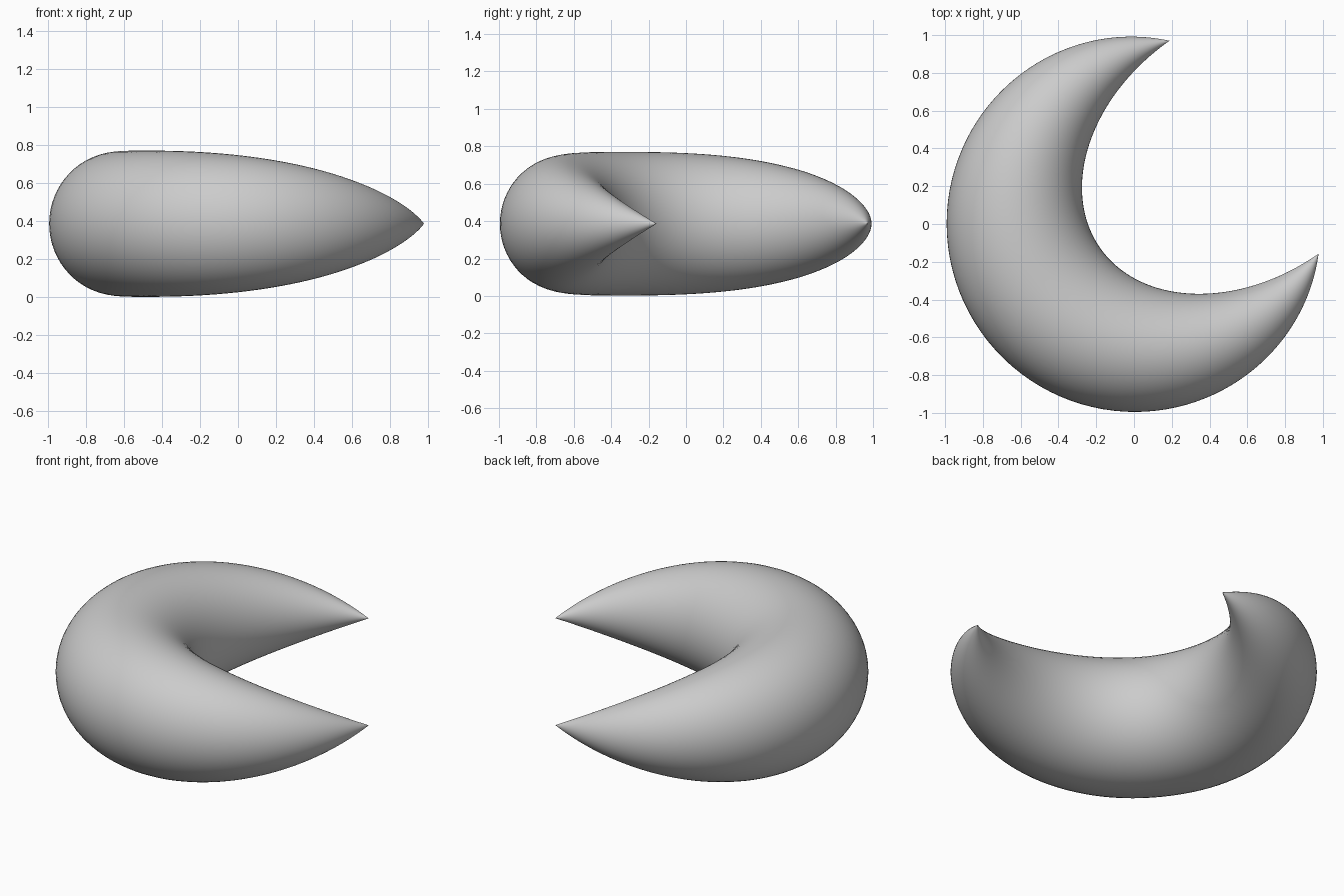
import bpy, bmesh
from math import sin, cos, pi, radians

if "Cube" in bpy.data.objects:
    bpy.data.objects.remove(bpy.data.objects["Cube"])

RINGS, SIDES = 120, 64
AXIS = radians(35)          # direction the mouth of the crescent opens
CX, CY, CZ = 0.005, 0.002, 0.386
TIP = radians(135.7)        # angle from the thick middle to each tip


def section(t):
    """Outer point, inner point (in crescent axes) and half height at t in 0..1."""
    r = 0.997 - 0.012 * t ** 6
    outer = (-r * cos(TIP * t), r * sin(TIP * t))
    tip_u, tip_v = -0.985 * cos(TIP), 0.985 * sin(TIP)
    inner = (tip_u - 0.93 * cos(pi / 2 * t), tip_v * sin(pi / 2 * t))
    return outer, inner, 0.384 * cos(pi / 2 * t ** 1.4)


def place(u, v, z):
    return (CX + u * cos(AXIS) - v * sin(AXIS),
            CY + u * sin(AXIS) + v * cos(AXIS), CZ + z)


bm = bmesh.new()

# Round sections swept from one tip to the other
rings = []
for i in range(1, RINGS):
    s = -cos(pi * i / RINGS)            # denser toward the tips
    (ou, ov), (iu, iv), h = section(abs(s))
    side = 1 if s >= 0 else -1
    ring = []
    for k in range(SIDES):
        a = 2 * pi * k / SIDES
        w = (1 + cos(a)) / 2
        ring.append(bm.verts.new(place(iu + (ou - iu) * w,
                                       side * (iv + (ov - iv) * w), h * sin(a))))
    rings.append(ring)

for a, b in zip(rings, rings[1:]):
    for k in range(SIDES):
        n = (k + 1) % SIDES
        bm.faces.new((a[k], a[n], b[n], b[k]))

# Pointed tips
for ring, side in ((rings[0], -1), (rings[-1], 1)):
    (u, v), _, _ = section(1)
    tip = bm.verts.new(place(u, side * v, 0))
    for k in range(SIDES):
        bm.faces.new((ring[k], ring[(k + 1) % SIDES], tip))

bmesh.ops.recalc_face_normals(bm, faces=bm.faces)
for f in bm.faces:
    f.smooth = True
mesh = bpy.data.meshes.new("crescent")
bm.to_mesh(mesh)
bm.free()
bpy.context.collection.objects.link(bpy.data.objects.new("crescent", mesh))
